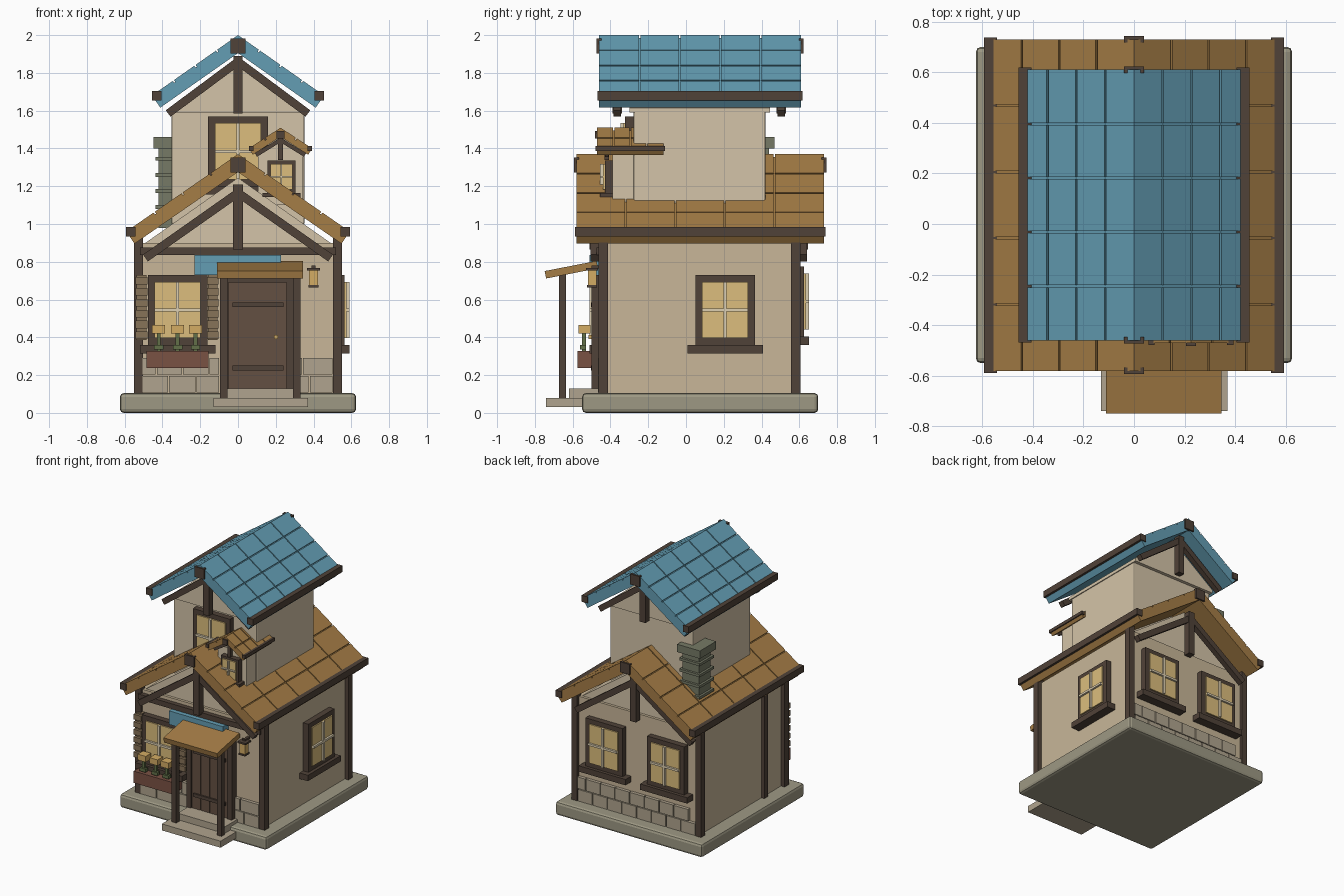
import bpy, bmesh, math
from mathutils import Matrix, Vector

if "Cube" in bpy.data.objects:
    bpy.data.objects.remove(bpy.data.objects["Cube"])

def mat(name, r, g, b):
    m = bpy.data.materials.new(name)
    m.diffuse_color = [((c / 255 + .055) / 1.055) ** 2.4 for c in (r, g, b)] + [1]
    m.use_nodes = True
    m.node_tree.nodes["Principled BSDF"].inputs["Base Color"].default_value = m.diffuse_color
    return m

WALL = mat("plaster", 200, 182, 152)
PALE = mat("pale_plaster", 212, 196, 168)
WOOD = mat("dark_wood", 80, 66, 56)
DOOR = mat("door_wood", 100, 80, 66)
BROWN = mat("brown_tile", 165, 125, 70)
BLUE = mat("blue_tile", 100, 158, 180)
STONE = mat("stone", 158, 153, 132)
BRICK = mat("brick", 176, 164, 142)
CHIM = mat("chimney_stone", 118, 122, 102)
GLASS = mat("warm_glass", 220, 190, 125)
CREAM = mat("cream_bar", 222, 208, 178)
SLAT = mat("shutter_wood", 135, 115, 88)
POT = mat("planter_red", 122, 82, 68)
GREEN = mat("leaf", 98, 112, 72)
PETAL = mat("petal", 212, 172, 100)
I = Matrix.Identity(4)

def finish(name, bm, m, bevel=0):
    bmesh.ops.recalc_face_normals(bm, faces=bm.faces)
    me = bpy.data.meshes.new(name)
    bm.to_mesh(me)
    bm.free()
    o = bpy.data.objects.new(name, me)
    bpy.context.collection.objects.link(o)
    me.materials.append(m)
    if bevel:
        b = o.modifiers.new("bevel", 'BEVEL')
        b.width, b.segments = bevel, 2
    return o

def boxes(name, m, spans, M=I, bevel=0):
    """Axis-aligned boxes (x0,x1,y0,y1,z0,z1) joined in one object."""
    bm = bmesh.new()
    for x0, x1, y0, y1, z0, z1 in spans:
        T = Matrix.Translation(((x0 + x1) / 2, (y0 + y1) / 2, (z0 + z1) / 2))
        bmesh.ops.create_cube(bm, size=1, matrix=M @ T @ Matrix.Diagonal((x1 - x0, y1 - y0, z1 - z0, 1)))
    return finish(name, bm, m, bevel)

def prism(name, m, prof, y0, y1):
    """Extrude an (x,z) outline along y."""
    bm = bmesh.new()
    f = bm.faces.new([bm.verts.new((x, y0, z)) for x, z in prof])
    r = bmesh.ops.extrude_face_region(bm, geom=[f])
    bmesh.ops.translate(bm, vec=(0, y1 - y0, 0), verts=[v for v in r["geom"] if isinstance(v, bmesh.types.BMVert)])
    return finish(name, bm, m)

def roof(name, m, cx, y0, y1, zp, half, ze, t, rows, cols, e):
    a = math.atan2(zp - ze, half)
    s, c = math.sin(a), math.cos(a)
    lip = .012                                   # tile height above the slab
    zs, hs, es = zp - lip / c, half - lip * s, ze - lip * c
    hb, eb = half - t * s, ze - t * c
    prism(name + "_slab", m, [(cx, zs), (cx + hs, es), (cx + hb, eb), (cx, zp - t / c), (cx - hb, eb), (cx - hs, es)], y0, y1)
    L, g = half / c, .004
    bm = bmesh.new()
    for side in (1, -1):
        M = Matrix.Translation((cx, 0, zp)) @ Matrix.Rotation(a * side, 4, 'Y')
        for i in range(rows):
            for j in range(cols):
                u0, u1 = L * i / rows + g * (i > 0), L * (i + 1) / rows - g
                w = (y1 - y0) / cols
                v0, v1 = y0 + w * j + g * (j > 0), y0 + w * (j + 1) - g * (j < cols - 1)
                T = Matrix.Translation((side * (u0 + u1) / 2, (v0 + v1) / 2, -lip / 2 - .001))
                bmesh.ops.create_cube(bm, size=1, matrix=M @ T @ Matrix.Diagonal((u1 - u0, v1 - v0, lip + .002, 1)))
    finish(name + "_tiles", bm, m)
    # eave beams and ridge end blocks
    boxes(name + "_eave_beams", WOOD, [(cx + k * (half - e / 2) - e / 2, cx + k * (half - e / 2) + e / 2,
          y0 - .008, y1 + .008, ze - e / 2, ze + e / 2) for k in (1, -1)])
    r = e * .8
    boxes(name + "_ridge_ends", WOOD, [(cx - r, cx + r, y - .013, y + .013, zp - .018 - 2 * r, zp - .018) for y in (y0, y1)])

def beam(bm, a, b, w, d):
    a, b = Vector(a), Vector(b)
    R = Matrix.Rotation(-math.atan2(b.z - a.z, b.x - a.x), 4, 'Y')
    bmesh.ops.create_cube(bm, size=1, matrix=Matrix.Translation((a + b) / 2) @ R @ Matrix.Diagonal(((b - a).length, d, w, 1)))

def truss(name, cx, y, zp, half, ze, post, w):
    bm = bmesh.new()
    for k in (1, -1):
        beam(bm, (cx, y, zp), (cx + k * half, y, ze), w * .85, w * .8)
    beam(bm, (cx, y, post[0]), (cx, y, post[1]), w, w)
    finish(name, bm, WOOD)

def window(name, x, y, z, turn=0, w=.315, h=.37, sill=.2):
    """Window whose wall point is (x,y), frame bottom at z, facing -y before turning."""
    M = Matrix.Translation((x, y, z)) @ Matrix.Rotation(math.radians(turn), 4, 'Z')
    k = w / .315
    a, f, gw = w / 2, .036 * k, w / 2 - .036 * k
    boxes(name + "_frame", WOOD, [(-a, -a + f, -.045, .01, 0, h), (a - f, a, -.045, .01, 0, h),
          (-a, a, -.045, .01, h - f, h), (-a, a, -.045, .01, 0, f)], M)
    boxes(name + "_glass", GLASS, [(-gw, gw, -.055, .01, f, h - f)], M)
    b = .008 * k
    boxes(name + "_bars", CREAM, [(-b, b, -.07, -.05, f, h - f), (-gw, gw, -.07, -.05, h / 2 - b, h / 2 + b)], M)
    boxes(name + "_sill", WOOD, [(-sill, sill, -.07, .01, -.045 * k, 0)], M)

# foundation and steps
boxes("foundation", STONE, [(-.625, .625, -.55, .70, 0, .105)], bevel=.02)
boxes("lower_step", BRICK, [(-.13, .37, -.74, -.5, .03, .08)])
boxes("upper_step", BRICK, [(-.08, .32, -.62, -.43, .08, .13)])

# ground floor: walls, gable, corner posts
boxes("lower_walls", WALL, [(-.52, .52, -.44, .58, .1, .9)])
prism("lower_gable", PALE, [(-.49, .9), (.49, .9), (0, 1.245)], -.42, .56)
boxes("corner_posts", WOOD, [(x - .024, x + .024, y - .025, y + .025, .1, .93) for x in (-.527, .527) for y in (-.437, .58)])
boxes("left_mid_post", WOOD, [(-.545, -.51, -.22, -.175, .1, .93)])
boxes("front_cross_beam", WOOD, [(-.52, .52, -.475, -.43, .835, .875)])
for n, y in (("front", -.485), ("back", .62)):
    truss("lower_truss_" + n, 0, y, 1.165, .49, .82, (.865, 1.21), .052)
roof("lower_roof", BROWN, 0, -.58, .73, 1.37, .592, .96, .078, 4, 5, .05)

# upper floor
boxes("upper_walls", PALE, [(-.353, .353, -.277, .42, 1.0, 1.6)], bevel=.008)
prism("upper_gable", PALE, [(-.36, 1.59), (.36, 1.59), (.36, 1.615), (0, 1.88), (-.36, 1.615)], -.30, .445)
for n, y in (("front", -.365), ("back", .505)):
    truss("upper_truss_" + n, 0, y, 1.86, .37, 1.585, (1.585, 1.89), .05)
roof("upper_roof", BLUE, 0, -.46, .61, 2.0, .456, 1.68, .078, 4, 5, .05)

# dormer
boxes("dormer_walls", PALE, [(.105, .345, -.39, -.2, 1.1, 1.385)])
prism("dormer_gable", PALE, [(.105, 1.38), (.345, 1.38), (.225, 1.46)], -.385, -.2)
truss("dormer_truss", .225, -.42, 1.445, .13, 1.365, (1.34, 1.46), .025)
roof("dormer_roof", BROWN, .225, -.47, -.12, 1.51, .168, 1.40, .04, 2, 4, .025)

# windows
window("front_window", -.32, -.44, .36)
window("right_window", .52, .207, .36, 90)
window("back_window_a", .26, .58, .405, 180)
window("back_window_b", -.265, .58, .405, 180)
window("upper_window", 0, -.277, 1.2, sill=.18)
window("dormer_window", .23, -.385, 1.165, w=.15, h=.17, sill=.1)

# shutters with slats
for n, x0, x1 in (("left", -.543, -.478), ("right", -.165, -.103)):
    boxes("shutter_panel_" + n, SLAT, [(x0 + .006, x1 - .006, -.475, -.43, .385, .73)])
    boxes("shutter_slats_" + n, SLAT, [(x0, x1, -.495, -.43, .39 + i * .058, .43 + i * .058) for i in range(6)])

# flower box
boxes("flower_box", POT, [(-.485, -.155, -.575, -.44, .237, .328)])
fx = (-.42, -.32, -.225)
boxes("flower_stems", GREEN, [(x - .01, x + .01, -.55, -.53, .32, .43) for x in fx])
boxes("flower_leaves", GREEN, [(x - .025, x + .025, -.56, -.53, .335, .36) for x in fx])
boxes("flower_heads", PETAL, [(x - .034, x + .034, -.57, -.505, .42, .465) for x in fx])

# door and porch
boxes("door", DOOR, [(-.05 + i * .0775, .024 + i * .0775, -.49, -.43, .12, .69) for i in range(4)] + [(-.05, .255, -.485, -.43, .12, .69)])
boxes("door_straps", WOOD, [(-.03, .24, -.502, -.48, z, z + .025) for z in (.225, .56)])
boxes("door_knob", PETAL, [(.19, .212, -.515, -.48, .39, .412)])
boxes("door_frame", WOOD, [(-.09, -.05, -.5, -.43, .1, .72), (.257, .297, -.5, -.43, .1, .72), (-.09, .297, -.5, -.43, .69, .73)])
boxes("porch_posts", WOOD, [(x - .02, x + .02, -.672, -.635, .08, .74) for x in (-.075, .31)])
M = Matrix.Translation((.117, -.607, .758)) @ Matrix.Rotation(math.radians(11), 4, 'X')
boxes("porch_roof", BROWN, [(-.228, .228, -.14, .14, -.02, .02)], M)
boxes("blue_awning_board", BLUE, [(-.23, .228, -.51, -.44, .73, .835)])

# wall lantern
boxes("lantern_glass", PETAL, [(.377, .423, -.52, -.475, .675, .755)])
boxes("lantern_caps", WOOD, [(.365, .435, -.53, -.465, .755, .768), (.373, .427, -.525, -.47, .664, .677),
      (.39, .41, -.5, -.43, .765, .78)])

# stone courses at the wall foot
stones = []
for row in range(2):
    z0 = .107 + row * .095
    for i in range(8):
        x = -.5 + .125 * i + .06 * row
        x1 = min(x + .119, .5)
        stones.append((x, x1, .57, .605, z0, z0 + .089))
for z0, cuts in ((.107, (-.505, -.365, -.22, -.095)), (.202, (-.505, -.43, -.29, -.15, -.095)),
                 (.107, (.3, .38, .505)), (.202, (.3, .345, .505))):
    stones += [(a, b - .006, -.465, -.43, z0, z0 + .089) for a, b in zip(cuts, cuts[1:])]
boxes("foot_stones", BRICK, stones)

# chimney with bands and cap
boxes("chimney_shaft", CHIM, [(-.42, -.28, .30, .44, .98, 1.42)])
boxes("chimney_bands", CHIM, [(-.437, -.263, .283, .457, z, z + .02) for z in (1.08, 1.165, 1.25, 1.335)])
boxes("chimney_cap", CHIM, [(-.447, -.253, .273, .468, 1.40, 1.46)])
